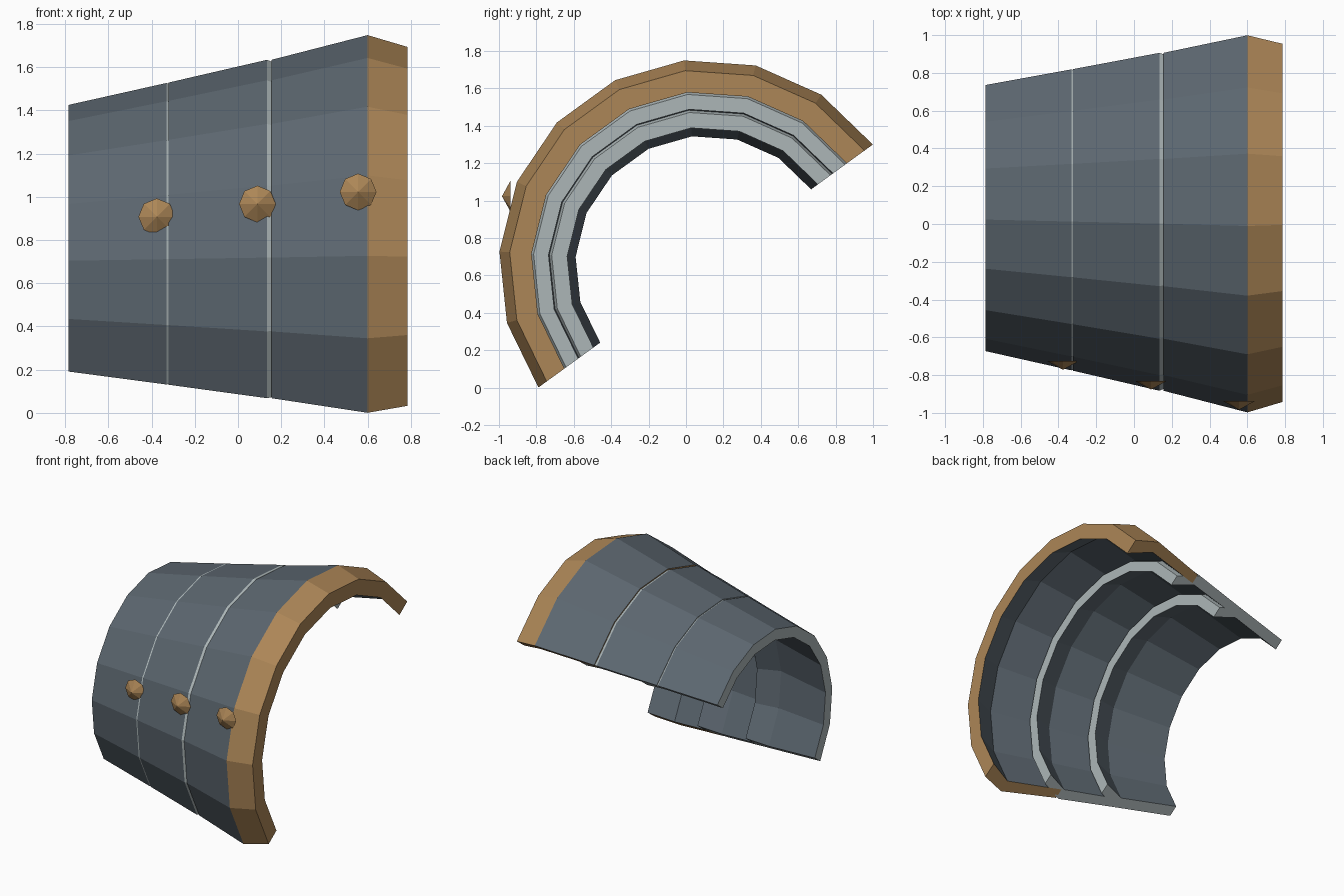
import bpy, bmesh, math
from mathutils import Matrix

cube = bpy.data.objects.get("Cube")
if cube:
    bpy.data.objects.remove(cube, do_unlink=True)


def material(name, srgb):
    mat = bpy.data.materials.new(name)
    colour = [((c + 0.055) / 1.055) ** 2.4 for c in srgb] + [1]
    mat.diffuse_color = colour
    mat.use_nodes = True
    bsdf = next(n for n in mat.node_tree.nodes if n.type == 'BSDF_PRINCIPLED')
    bsdf.inputs["Base Color"].default_value = colour
    return mat


MATS = [material("slate_blue", (0.36, 0.402, 0.437)),
        material("bronze", (0.675, 0.525, 0.34)),
        material("pale_steel", (0.675, 0.715, 0.72))]
BLUE, BRONZE, STEEL = range(3)

# Half-circle sweep shared by every plate
AXIS_Y, AXIS_Z = 0.105, 0.65
ANGLES = [math.radians(36 + 20 * i) for i in range(10)]


def finish(name, bm):
    bmesh.ops.recalc_face_normals(bm, faces=bm.faces)
    mesh = bpy.data.meshes.new(name)
    bm.to_mesh(mesh)
    bm.free()
    for mat in MATS:
        mesh.materials.append(mat)
    obj = bpy.data.objects.new(name, mesh)
    bpy.context.collection.objects.link(obj)


def plate(name, trim, outer, inner):
    """Flared plate with a turned-in rim: (x, radius) at its start, bend and end."""
    profile = outer + inner[::-1]
    # outer shell, outer rim, end face, inner rim, inner shell, start face
    sides = [BLUE, trim, trim, BLUE, BLUE, trim]
    bm = bmesh.new()
    rings = [[bm.verts.new((x, AXIS_Y + r * math.cos(a), AXIS_Z + r * math.sin(a)))
              for x, r in profile] for a in ANGLES]
    for p, q in zip(rings, rings[1:]):
        for i, colour in enumerate(sides):
            j = (i + 1) % len(profile)
            bm.faces.new((p[i], p[j], q[j], q[i])).material_index = colour
    for ring in (rings[0], rings[-1]):
        bm.faces.new(ring).material_index = trim
    finish(name, bm)


# Three overlapping plates; each rim tucks inside the next, wider plate
plate("narrow_plate", STEEL,
      [(-0.785, 0.78), (-0.332, 0.882), (-0.165, 0.825)],
      [(-0.785, 0.697), (-0.332, 0.80), (-0.165, 0.742)])
plate("middle_plate", STEEL,
      [(-0.322, 0.884), (0.134, 0.99), (0.305, 0.922)],
      [(-0.322, 0.812), (0.134, 0.908), (0.305, 0.842)])
plate("wide_plate", BRONZE,
      [(0.155, 0.99), (0.60, 1.105), (0.785, 1.05)],
      [(0.155, 0.916), (0.60, 1.015), (0.785, 0.933)])

# Low eight-sided studs along the front
for i, (x, y, z) in enumerate(((-0.376, -0.725, 0.908),
                               (0.09, -0.83, 0.967),
                               (0.556, -0.937, 1.023))):
    bm = bmesh.new()
    bmesh.ops.create_cone(bm, cap_ends=True, segments=8, radius1=0.085,
                          radius2=0, depth=0.047,
                          matrix=Matrix.Translation((x, y - 0.0235, z))
                          @ Matrix.Rotation(math.radians(90), 4, 'X'))
    for face in bm.faces:
        face.material_index = BRONZE
    finish(f"stud_{i + 1}", bm)
